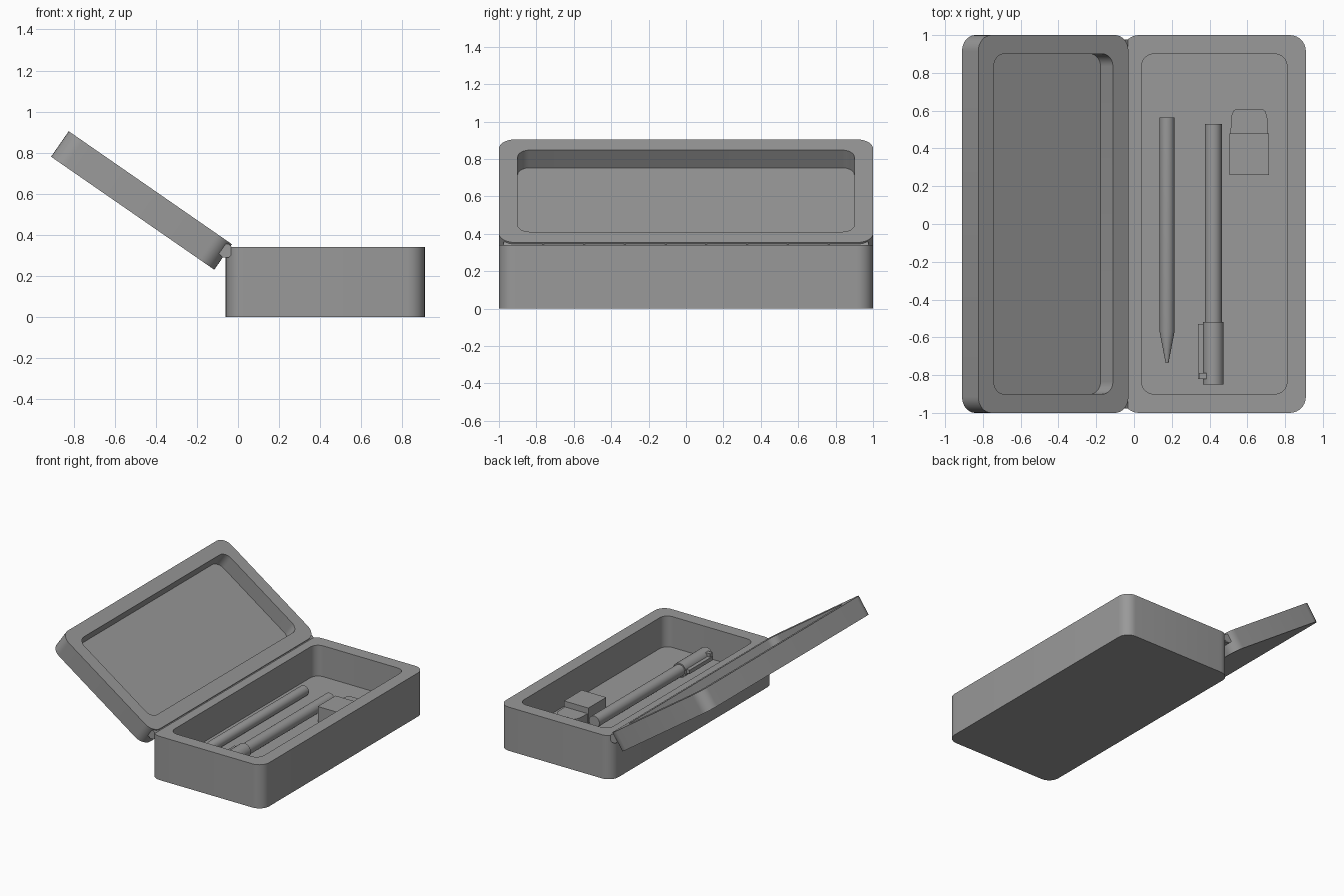
import bpy, bmesh, math
from mathutils import Matrix, Vector

cube = bpy.data.objects.get("Cube")
if cube:
    bpy.data.objects.remove(cube, do_unlink=True)

grey = bpy.data.materials.new("plain grey")
grey.use_nodes = True
GREY = (0.32, 0.32, 0.32, 1)
grey.diffuse_color = GREY
grey.node_tree.nodes["Principled BSDF"].inputs["Base Color"].default_value = GREY

FLOOR = 0.10


def finish(name, bm, matrix=Matrix()):
    bmesh.ops.recalc_face_normals(bm, faces=bm.faces)
    mesh = bpy.data.meshes.new(name)
    bm.to_mesh(mesh)
    bm.free()
    mesh.materials.append(grey)
    ob = bpy.data.objects.new(name, mesh)
    ob.matrix_world = matrix
    bpy.context.collection.objects.link(ob)
    bpy.ops.object.select_all(action="DESELECT")
    ob.select_set(True)
    bpy.context.view_layer.objects.active = ob
    bpy.ops.object.shade_smooth_by_angle(angle=math.radians(35))
    return ob


def rounded_loop(bm, length, width, radius, z, steps=8):
    verts = []
    for i, (sx, sy) in enumerate([(1, 1), (-1, 1), (-1, -1), (1, -1)]):
        for k in range(steps + 1):
            a = (i + k / steps) * math.pi / 2
            verts.append(bm.verts.new((sx * (length / 2 - radius) + radius * math.cos(a),
                                       sy * (width / 2 - radius) + radius * math.sin(a), z)))
    return verts


def bridge(bm, low, high):
    n = len(low)
    for i in range(n):
        j = (i + 1) % n
        bm.faces.new((low[i], low[j], high[j], high[i]))


# Open tray with rounded corners, used for both halves of the case
def tray(name, length, height, floor, matrix):
    bm = bmesh.new()
    inner = length - 0.2
    loops = [rounded_loop(bm, length, 2, 0.085, 0),
             rounded_loop(bm, length, 2, 0.085, height),
             rounded_loop(bm, inner, 1.8, 0.065, height),
             rounded_loop(bm, inner, 1.8, 0.065, floor)]
    for low, high in zip(loops, loops[1:]):
        bridge(bm, low, high)
    bm.faces.new(loops[0])
    bm.faces.new(loops[-1])
    return finish(name, bm, matrix)


# Round bar along y made from (y, radius) stations
def turned(name, x, z, stations, sides=24):
    bm = bmesh.new()
    rings = []
    for y, r in stations:
        rings.append([bm.verts.new((x + r * math.cos(t), y, z + r * math.sin(t)))
                      for t in (2 * math.pi * (i + 0.5) / sides for i in range(sides))])
    for low, high in zip(rings, rings[1:]):
        bridge(bm, low, high)
    bm.faces.new(rings[0])
    bm.faces.new(rings[-1])
    return finish(name, bm)


def box(name, low, high):
    low, high = Vector(low), Vector(high)
    bm = bmesh.new()
    bmesh.ops.create_cube(bm, size=1)
    for v in bm.verts:
        v.co = (low + high) / 2 + v.co * (high - low)
    return finish(name, bm)


# Case halves
tray("case_base", 0.97, 0.34, FLOOR, Matrix.Translation((0.425, 0, 0)))
tray("case_lid", 0.967, 0.151, 0.036,
     Matrix.Translation((-0.513, 0, 0.505)) @ Matrix.Rotation(math.radians(34.7), 4, "Y"))

# Hinge knuckles
count, span = 9, 1.96
for i in range(count):
    y = -span / 2 + i * span / count
    turned(f"hinge_knuckle_{i + 1}", -0.06, 0.322,
           [(y + 0.004, 0.036), (y + span / count - 0.004, 0.036)], 8)
turned("hinge_pin", -0.06, 0.322, [(-0.97, 0.02), (0.97, 0.02)], 8)

# Pencil
turned("pencil", 0.175, FLOOR + 0.04, [(-0.735, 0.008), (-0.57, 0.04), (0.565, 0.04)])

# Pen with cap and clip
pen_z = FLOOR + 0.055
turned("pen_barrel", 0.42, pen_z, [(-0.6, 0.045), (0.53, 0.045)])
turned("pen_cap", 0.42, pen_z, [(-0.85, 0.055), (-0.52, 0.055)])
box("pen_clip", (0.34, -0.82, pen_z - 0.012), (0.37, -0.53, pen_z + 0.018))
box("pen_clip_mount", (0.345, -0.82, pen_z), (0.385, -0.79, pen_z + 0.045))

# Eraser: sleeve and tapered rounded tip
box("eraser_sleeve", (0.505, 0.26, FLOOR), (0.715, 0.48, FLOOR + 0.12))
bm = bmesh.new()
outline = [(0.10, 0.46), (0.095, 0.57), (0.085, 0.597), (0.07, 0.61)]
points = outline + [(-x, y) for x, y in reversed(outline)]
low, high = ([bm.verts.new((0.61 + x, y, z)) for x, y in points]
             for z in (FLOOR, FLOOR + 0.075))
bridge(bm, low, high)
bm.faces.new(low)
bm.faces.new(high)
finish("eraser_tip", bm)
